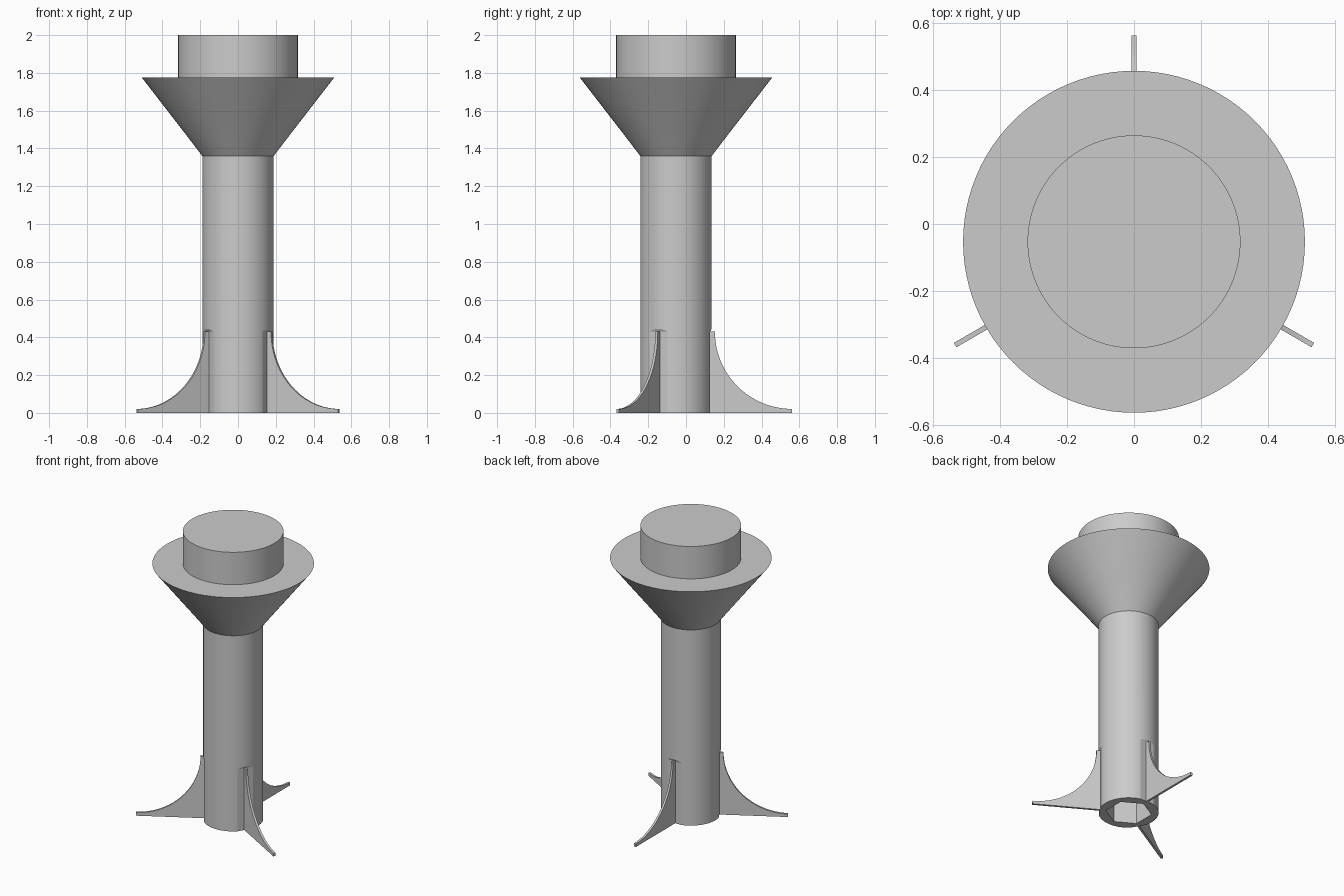
import bpy, bmesh
from math import pi, cos, sin, radians
from mathutils import Matrix

AXIS_Y = -0.053
SEGMENTS = 96
FIN_ANGLES = [radians(a) for a in (90, 210, 330)]

cube = bpy.data.objects.get("Cube")
if cube:
    bpy.data.objects.remove(cube, do_unlink=True)

grey = bpy.data.materials.new("light_grey")
grey.use_nodes = True
grey.diffuse_color = (0.6, 0.6, 0.6, 1)
grey.node_tree.nodes["Principled BSDF"].inputs["Base Color"].default_value = (0.6, 0.6, 0.6, 1)


def finish(name, bm):
    """Turn a bmesh into an object on the body axis."""
    bmesh.ops.recalc_face_normals(bm, faces=bm.faces)
    mesh = bpy.data.meshes.new(name)
    bm.to_mesh(mesh)
    bm.free()
    mesh.materials.append(grey)
    obj = bpy.data.objects.new(name, mesh)
    obj.location.y = AXIS_Y
    bpy.context.collection.objects.link(obj)
    return obj


def frustum(name, r_low, r_high, z_low, z_high, sides=SEGMENTS):
    bm = bmesh.new()
    bmesh.ops.create_cone(bm, cap_ends=True, segments=sides, radius1=r_low, radius2=r_high,
                          depth=z_high - z_low,
                          matrix=Matrix.Translation((0, 0, (z_low + z_high) / 2)))
    return finish(name, bm)


def radial_slab(name, profile, thickness, angle):
    """Extrude a (radius, height) profile sideways and turn it around the axis."""
    bm = bmesh.new()
    face = bm.faces.new([bm.verts.new((r, -thickness / 2, z)) for r, z in profile])
    side = bmesh.ops.extrude_face_region(bm, geom=[face])
    verts = [g for g in side["geom"] if isinstance(g, bmesh.types.BMVert)]
    bmesh.ops.translate(bm, verts=verts, vec=(0, thickness, 0))
    bmesh.ops.rotate(bm, verts=bm.verts, matrix=Matrix.Rotation(angle, 3, 'Z'))
    return finish(name, bm)


def smooth(obj, degrees):
    bpy.ops.object.select_all(action='DESELECT')
    obj.select_set(True)
    bpy.context.view_layer.objects.active = obj
    bpy.ops.object.shade_smooth_by_angle(angle=radians(degrees))


def cut(obj, cutter):
    mod = obj.modifiers.new("cut", 'BOOLEAN')
    mod.operation = 'DIFFERENCE'
    mod.solver = 'EXACT'
    mod.object = cutter
    cutter.hide_render = True
    bpy.context.view_layer.objects.active = obj
    bpy.ops.object.modifier_apply(modifier=mod.name)
    bpy.data.objects.remove(cutter, do_unlink=True)


# Column with a hexagonal bore and a flat seat behind each fin
column = frustum("column", 0.189, 0.189, 0, 1.36)
cut(column, frustum("bore_cutter", 0.145, 0.145, -0.1, 1.3, sides=6))
seat = [(0.181, -0.1), (0.25, -0.1), (0.25, 0.56), (0.181, 0.43)]
for angle in FIN_ANGLES:
    cut(column, radial_slab("seat_cutter", seat, 0.2, angle))
smooth(column, 10)

# Flared head and top cap
smooth(frustum("head_collar", 0.189, 0.277, 1.36, 1.475), 30)
smooth(frustum("flared_head", 0.277, 0.509, 1.475, 1.775), 30)
smooth(frustum("top_cap", 0.317, 0.317, 1.775, 2.0), 30)

# Three fins with a concave quarter-circle edge
tip, top, radius, steps = 0.615, 0.43, 0.409, 24
arc = [(tip - radius * cos(t), top - radius * sin(t))
       for t in (pi / 2 * i / steps for i in range(steps + 1))]
for i, angle in enumerate(FIN_ANGLES):
    fin = radial_slab(f"fin_{i + 1}", [(tip, 0), (0.178, 0), (0.178, top)] + arc, 0.015, angle)
    smooth(fin, 30)
